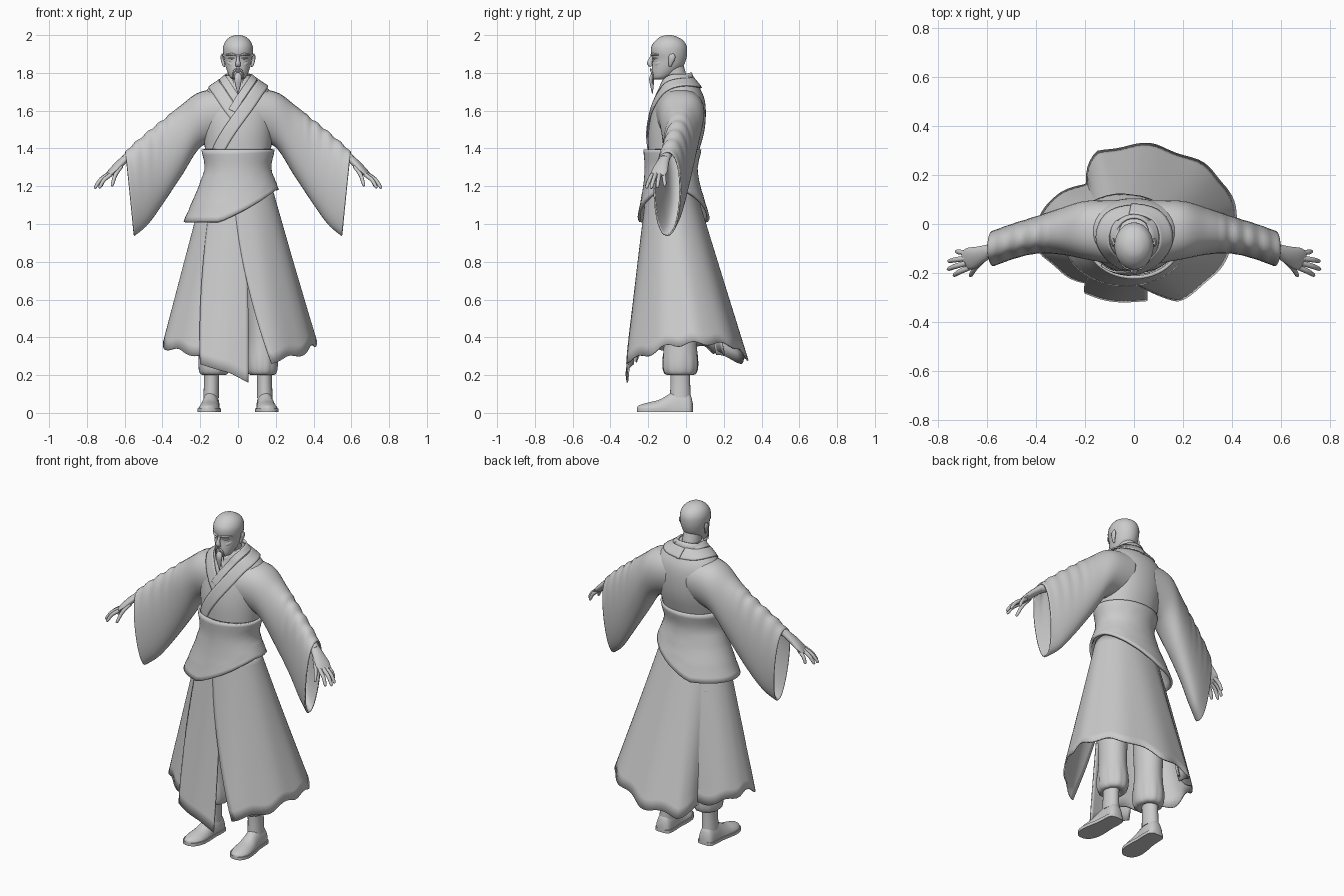
import bpy, bmesh
from math import sin, cos, pi, radians, copysign
from mathutils import Vector
from mathutils.bvhtree import BVHTree

if "Cube" in bpy.data.objects:
    bpy.data.objects.remove(bpy.data.objects["Cube"])

clay = bpy.data.materials.new("plain grey")
clay.use_nodes = True
GREY = (0.6, 0.6, 0.6, 1)
clay.diffuse_color = GREY
clay.node_tree.nodes["Principled BSDF"].inputs["Base Color"].default_value = GREY


def smooth_rows(rows, n):
    """Resample a list of tuples with a Catmull-Rom spline."""
    out = []
    for i in range(n + 1):
        f = i / n * (len(rows) - 1)
        k = min(int(f), len(rows) - 2)
        t = f - k
        a, b, c, d = (rows[max(0, min(len(rows) - 1, k + j))] for j in (-1, 0, 1, 2))
        out.append([q + t / 2 * (r - p + t * (2 * p - 5 * q + 4 * r - s + t * (3 * (q - r) + s - p)))
                    for p, q, r, s in zip(a, b, c, d)])
    return out


def lerp_table(table, x):
    """Piecewise linear lookup in (x, value) pairs."""
    for (x0, v0), (x1, v1) in zip(table, table[1:]):
        if x <= x1:
            return v0 + (v1 - v0) * max(0, (x - x0) / (x1 - x0))
    return table[-1][1]


def loft(name, rings, closed=True, caps=True, thick=0, angle=50):
    bm = bmesh.new()
    vs = [[bm.verts.new(p) for p in r] for r in rings]
    n = len(rings[0])
    for r0, r1 in zip(vs, vs[1:]):
        for j in range(n if closed else n - 1):
            k = (j + 1) % n
            bm.faces.new((r0[j], r0[k], r1[k], r1[j]))
    if closed and caps:
        bm.faces.new(vs[0])
        bm.faces.new(vs[-1])
    bmesh.ops.recalc_face_normals(bm, faces=bm.faces)
    me = bpy.data.meshes.new(name)
    bm.to_mesh(me)
    bm.free()
    ob = bpy.data.objects.new(name, me)
    bpy.context.collection.objects.link(ob)
    me.materials.append(clay)
    if thick:
        m = ob.modifiers.new("thickness", "SOLIDIFY")
        m.thickness, m.offset = thick, 0
    bpy.ops.object.select_all(action="DESELECT")
    ob.select_set(True)
    bpy.context.view_layer.objects.active = ob
    bpy.ops.object.shade_smooth_by_angle(angle=radians(angle))
    return ob


def oval(z, rx, yf, yb, n=40, power=1.0):
    """Horizontal ring between front yf and back yb."""
    cy, ry = (yf + yb) / 2, (yb - yf) / 2
    f = lambda v: copysign(abs(v) ** power, v)
    return [(rx * f(cos(2 * pi * i / n)), cy + ry * f(sin(2 * pi * i / n)), z) for i in range(n)]


def tube(name, rows, n=12, steps=10, side=None):
    """Tube through rows of (x, y, z, width, height); width runs along side."""
    rows = smooth_rows(rows, steps)
    rings = []
    for i, r in enumerate(rows):
        a, b = rows[max(0, i - 1)], rows[min(steps, i + 1)]
        t = (Vector(b[:3]) - Vector(a[:3])).normalized()
        u = Vector(side or (1, 0, 0))
        u = (u - t * u.dot(t)).normalized()
        w = t.cross(u)
        rings.append([Vector(r[:3]) + u * r[3] * cos(2 * pi * j / n) + w * r[4] * sin(2 * pi * j / n)
                      for j in range(n)])
    return loft(name, rings)


# Robe body: shoulders and chest
body = [(1.36, .17, -.2, .06), (1.48, .185, -.2, .095), (1.58, .195, -.185, .105), (1.66, .19, -.16, .098),
        (1.715, .16, -.135, .075), (1.755, .105, -.125, .045), (1.785, .07, -.115, .02)]
torso = loft("robe_torso", [oval(*r, power=.95) for r in smooth_rows(body, 24)])
surface = BVHTree.FromObject(torso, bpy.context.evaluated_depsgraph_get())


def lapel(name, path, width, lift):
    """Band hugging the torso along a path."""
    pts = [Vector(p) for p in smooth_rows(path, 30)]
    rows = []
    for i, p in enumerate(pts):
        t = pts[min(30, i + 1)] - pts[max(0, i - 1)]
        hit, nor, _, _ = surface.find_nearest(p)
        u = t.cross(nor).normalized()
        row = []
        for j in range(-3, 4):
            q, qn, _, _ = surface.find_nearest(hit + u * width * j / 6)
            row.append(q + qn * lift)
        rows.append(row)
    return loft(name, rows, closed=False, thick=.008)


# Crossed lapels, the left one on top and the right one tucked under it
for s, tag, lift in ((-1, "right", .003), (1, "left", .008)):
    path = [(s * -.015, .06, 1.745), (s * .08, .035, 1.745), (s * .12, -.04, 1.735), (s * .1, -.13, 1.7),
            (s * .04, -.17, 1.61)]
    path += [(-.04, -.2, 1.5), (-.12, -.2, 1.38)] if s > 0 else [(.005, -.19, 1.555)]
    lapel(tag + "_lapel", path, .065, lift)
    lapel(tag + "_inner_lapel", [(s * .06, .01, 1.77), (s * .075, -.05, 1.77), (s * .06, -.12, 1.74),
                                 (0, -.17, 1.65), (s * -.03, -.19, 1.6)], .04, lift - .002)

# Standing collar and neck
loft("standing_collar", [[(x, y, z + .28 * (y + .04)) for x, y, z in oval(*r, n=32)] for r in
     ((1.72, .1, -.13, .04), (1.76, .083, -.125, .034), (1.783, .073, -.12, .026))], caps=False, thick=.01)
tube("neck", [(0, -.04, 1.7, .058, .065), (0, -.055, 1.77, .052, .06), (0, -.07, 1.84, .05, .055)], n=20)

# Wide sash with a slanted hem
sash_rows = [(1.0, .285, -.257, .127), (1.1, .243, -.238, .1), (1.2, .203, -.22, .07),
             (1.3, .17, -.212, .055), (1.395, .187, -.218, .074)]
sash_profile = smooth_rows(sash_rows, 40)
sash = []
for i in range(15):
    ring = []
    for j in range(48):
        a = 2 * pi * j / 48
        low = 1.01 + .17 * max(0, min(1, (cos(a) + .35) / 1.3))
        z = low + (1.395 - low) * i / 14
        _, rx, yf, yb = sash_profile[min(40, max(0, round((z - 1) / .395 * 40)))]
        ring.append((rx * cos(a), (yf + yb) / 2 + (yb - yf) / 2 * sin(a), z))
    sash.append(ring)
loft("waist_sash", sash, caps=False, thick=.014)


# Skirt panels: angle edges run from top to hem, hem and flare vary with angle
def panel(name, start, end, hem, flare, cols, scallop=.012):
    rows = []
    for i in range(17):
        t = i / 16
        a0 = start[0] + (start[1] - start[0]) * t
        a1 = end[0] + (end[1] - end[0]) * t
        row = []
        for j in range(cols + 1):
            d = a0 + (a1 - a0) * j / cols
            a = radians(d)
            low = lerp_table(hem, d) + scallop * sin(d * .21)
            z = 1.19 + (low - 1.19) * t
            s = (1.19 - z) / .84
            r = 1 + (lerp_table(flare, d) - 1) * min(1, s) + .012 * s * sin(d * .17)
            row.append((r * (.178 + .232 * s) * cos(a), -.08 + .08 * s + r * (.125 + .175 * s) * sin(a), z))
        rows.append(row)
    loft(name, rows, closed=False, thick=.008, angle=60)


panel("left_skirt", (-98, -68), (140, 132),
      [(-70, .27), (-45, .3), (-15, .36), (25, .37), (55, .35), (80, .29), (110, .27), (132, .3)],
      [(-100, 1.03), (-66, 1.08), (-30, 1.01), (0, 1.02), (28, 1.06), (53, 1.06), (90, 1), (111, .96),
       (122, .82), (132, .68)], 56)
panel("right_skirt", (118, 118), (245, 262),
      [(118, .31), (150, .33), (180, .38), (205, .34), (235, .31), (262, .28)],
      [(118, .72), (132, .7), (150, .82), (175, .96), (205, 1), (240, .91), (262, .86)], 36)
panel("front_skirt", (-138, -117), (-78, -83), [(-118, .26), (-95, .21), (-83, .16)],
      [(-120, 1.03), (-100, 1), (-83, .99)], 16, 0)

for s, tag in ((-1, "right"), (1, "left")):
    # Wide hanging sleeve: (x top, x bottom, y, z top, z bottom, depth)
    rows = smooth_rows([(.06, .08, -.035, 1.715, 1.45, .128), (.2, .2, -.025, 1.695, 1.41, .114),
                        (.3, .3, -.03, 1.625, 1.26, .09), (.4, .4, -.045, 1.545, 1.11, .072),
                        (.5, .48, -.07, 1.465, 1.0, .068), (.595, .55, -.1, 1.38, .94, .068)], 40)
    rings = []
    for k, (xt, xb, y, zt, zb, d) in enumerate(rows):
        fold = .005 * sin(k * 1.3) * (1 if 20 < k < 38 else 0)
        ring = []
        for j in range(32):
            a = 2 * pi * j / 32
            h = (1 + sin(a)) / 2
            wide = d * (1 + .1 * sin(a)) * copysign(abs(cos(a)) ** .85, cos(a))
            ring.append((s * (xb + (xt - xb) * h), y + wide + fold * h ** 4 * cos(a), zb + (zt - zb) * h + fold * h ** 4))
        rings.append(ring)
    loft(tag + "_sleeve", rings, caps=False, thick=.008)

    # Forearm, palm and fingers
    across = (s * .35, 1, 0)
    tube(tag + "_forearm", [(s * .36, -.045, 1.48, .04, .04), (s * .5, -.08, 1.41, .035, .033),
                            (s * .6, -.115, 1.345, .026, .021)], side=across)
    tube(tag + "_palm", [(s * .58, -.105, 1.36, .025, .02), (s * .625, -.125, 1.32, .035, .02),
                         (s * .665, -.14, 1.28, .045, .017), (s * .69, -.15, 1.256, .038, .01)], n=16, side=across)
    for finger, base, tip in (("index", (.672, -.178, 1.262), (.735, -.21, 1.19)),
                              ("middle", (.684, -.16, 1.264), (.76, -.185, 1.188)),
                              ("ring", (.686, -.14, 1.264), (.757, -.152, 1.192)),
                              ("little", (.676, -.118, 1.266), (.725, -.112, 1.2)),
                              ("thumb", (.618, -.15, 1.305), (.668, -.213, 1.2))):
        b, e = Vector(base), Vector(tip)
        m = (b + e) / 2 + Vector((.006, 0, .007))
        tube(f"{tag}_{finger}_finger", [(s * p.x, p.y, p.z, r, r) for p, r in
             ((b, .011), (m, .0105), (e + (m - e) * .15, .008), (e, .002))], n=10, side=across)

    # Gathered trouser leg and stocking
    trouser = [(.95, .085), (.6, .08), (.4, .074), (.27, .082), (.215, .076), (.2, .055), (.21, .03)]
    rings = []
    for z, r in smooth_rows(trouser, 24):
        puff = .0025 if z < .3 else 0
        rings.append([(s * .128 + (r + puff * sin(j * 2)) * cos(2 * pi * j / 36),
                       -.03 + (1.15 * r + puff * sin(j * 2)) * sin(2 * pi * j / 36), z) for j in range(36)])
    loft(tag + "_trouser_leg", rings)
    tube(tag + "_ankle", [(s * .14, -.03, .3, .046, .055), (s * .14, -.03, .18, .04, .052),
                          (s * .142, -.03, .08, .042, .055)], n=20)

    # Slipper with a flat sole: (y, half width, top)
    foot = smooth_rows([(.036, .02, .05), (.02, .043, .1), (-.03, .047, .125), (-.08, .048, .105),
                        (-.14, .055, .07), (-.2, .055, .055), (-.245, .035, .042), (-.26, .008, .03)], 24)
    cx = lambda y: s * (.143 + .07 * max(0, -y - .03))
    loft(tag + "_slipper", [[(cx(y) + w * cos(pi * j / 14), y, .015 + (h - .015) * sin(pi * j / 14))
                             for j in range(15)] for y, w, h in foot])
    loft(tag + "_sole", [[(cx(y) + k * (w + .005), y, z) for k, z in ((-1, .004), (1, .004), (1, .022), (-1, .022))]
                         for y, w, h in foot])

    # Ear, brow, eye, cheek and moustache strand
    tube(tag + "_ear", [(s * .072, -.085, 1.832, .005, .006), (s * .078, -.082, 1.85, .008, .011),
                        (s * .085, -.074, 1.882, .008, .018), (s * .083, -.076, 1.9, .004, .01)])
    tube(tag + "_brow", [(s * .008, -.182, 1.892, .004, .005), (s * .032, -.176, 1.899, .006, .008),
                         (s * .062, -.145, 1.896, .004, .005)], side=(0, 0, 1))
    tube(tag + "_eye", [(s * .018, -.173, 1.876, .003, .003), (s * .033, -.168, 1.877, .005, .006),
                        (s * .05, -.15, 1.876, .003, .003)], side=(0, 0, 1))
    tube(tag + "_cheek", [(s * .02, -.166, 1.835, .008, .006), (s * .042, -.15, 1.85, .014, .01),
                          (s * .06, -.12, 1.862, .006, .005)], side=(0, 0, 1))
    tube(tag + "_moustache", [(s * .004, -.187, 1.822, .004, .004), (s * .02, -.184, 1.811, .005, .005),
                              (s * .027, -.176, 1.785, .004, .004), (s * .025, -.178, 1.745, .001, .001)], n=8)

# Bald head, nose, mouth and pointed beard
skull = [(1.765, .022, -.17, -.11), (1.775, .04, -.178, -.085), (1.8, .054, -.181, -.05), (1.835, .066, -.179, -.015),
         (1.87, .073, -.176, 0), (1.905, .079, -.185, .006), (1.94, .078, -.183, .004), (1.97, .065, -.163, -.013),
         (1.99, .042, -.137, -.045), (1.998, .02, -.115, -.068), (2.0, .003, -.095, -.09)]
loft("head", [oval(*r, n=32) for r in smooth_rows(skull, 36)], angle=70)
tube("nose", [(0, -.175, 1.895, .007, .008), (0, -.186, 1.872, .008, .011), (0, -.192, 1.85, .014, .014),
              (0, -.184, 1.835, .013, .008)])
tube("lips", [(-.024, -.168, 1.806, .002, .002), (0, -.182, 1.808, .005, .005), (.024, -.168, 1.806, .002, .002)],
     side=(0, 0, 1))
tube("beard", [(0, -.172, 1.797, .014, .01), (0, -.182, 1.77, .02, .013), (0, -.18, 1.73, .013, .009),
               (0, -.178, 1.688, .001, .001)])
